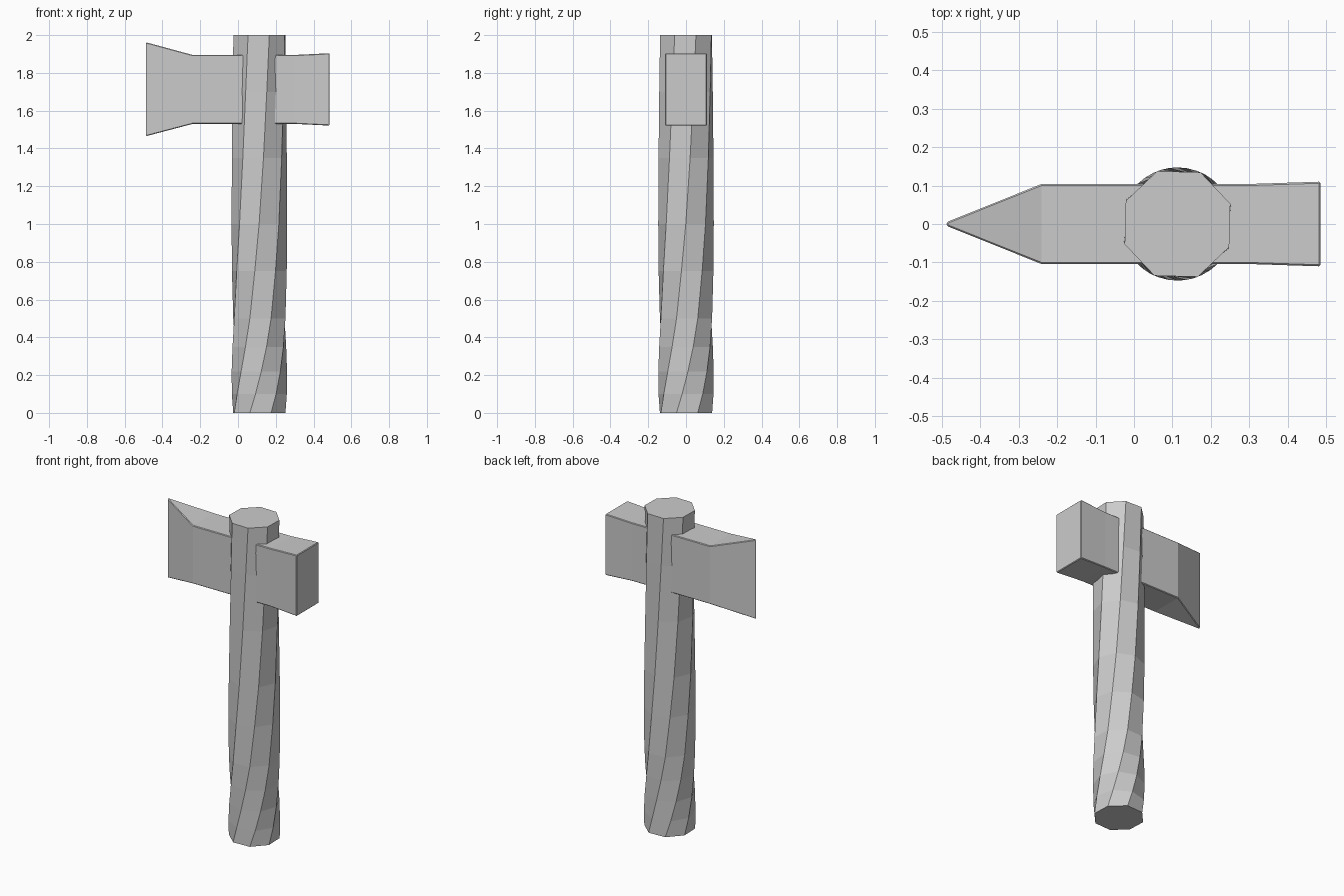
import bpy
from math import radians, cos, sin

if "Cube" in bpy.data.objects:
    bpy.data.objects.remove(bpy.data.objects["Cube"])


def loft(name, rings):
    """Skin a list of equal-length vertex rings into a closed solid."""
    n = len(rings[0])
    verts = [v for ring in rings for v in ring]
    faces = [tuple(range(n))[::-1], tuple(range(len(verts) - n, len(verts)))]
    for r in range(len(rings) - 1):
        for i in range(n):
            a, b = r * n + i, r * n + (i + 1) % n
            faces.append((a, b, b + n, a + n))
    mesh = bpy.data.meshes.new(name)
    mesh.from_pydata(verts, [], faces)
    mesh.update()
    obj = bpy.data.objects.new(name, mesh)
    bpy.context.collection.objects.link(obj)
    return obj


# Handle: octagonal shaft whose twist tightens toward the bottom (height, degrees)
CENTRE, RADIUS = 0.113, 0.147
twist = [(0, -65), (0.1, -53), (0.22, -41), (0.35, -30), (0.5, -20), (0.75, -9.5),
         (1.0, -0.5), (1.35, 8.5), (1.7, 15.5), (2.0, 21)]
rings = []
for z, turn in twist:
    angles = [radians(turn - 90 + 45 * i) for i in range(8)]
    rings.append([(CENTRE + RADIUS * cos(a), RADIUS * sin(a), z) for a in angles])
loft("handle", rings)

# Axe head: rectangular sections from flared blade to square poll (x, half width, bottom, top)
sections = [(-0.487, 0.005, 1.465, 1.962), (-0.24, 0.104, 1.53, 1.895),
            (0.1, 0.104, 1.53, 1.895), (0.3, 0.104, 1.53, 1.895),
            (0.485, 0.11, 1.521, 1.904)]
head = loft("axe_head", [[(x, -w, lo), (x, w, lo), (x, w, hi), (x, -w, hi)]
                         for x, w, lo, hi in sections])
bevel = head.modifiers.new("worn_edges", 'BEVEL')
bevel.width = 0.004
bevel.segments = 1
bevel.limit_method = 'ANGLE'
bevel.angle_limit = radians(50)
